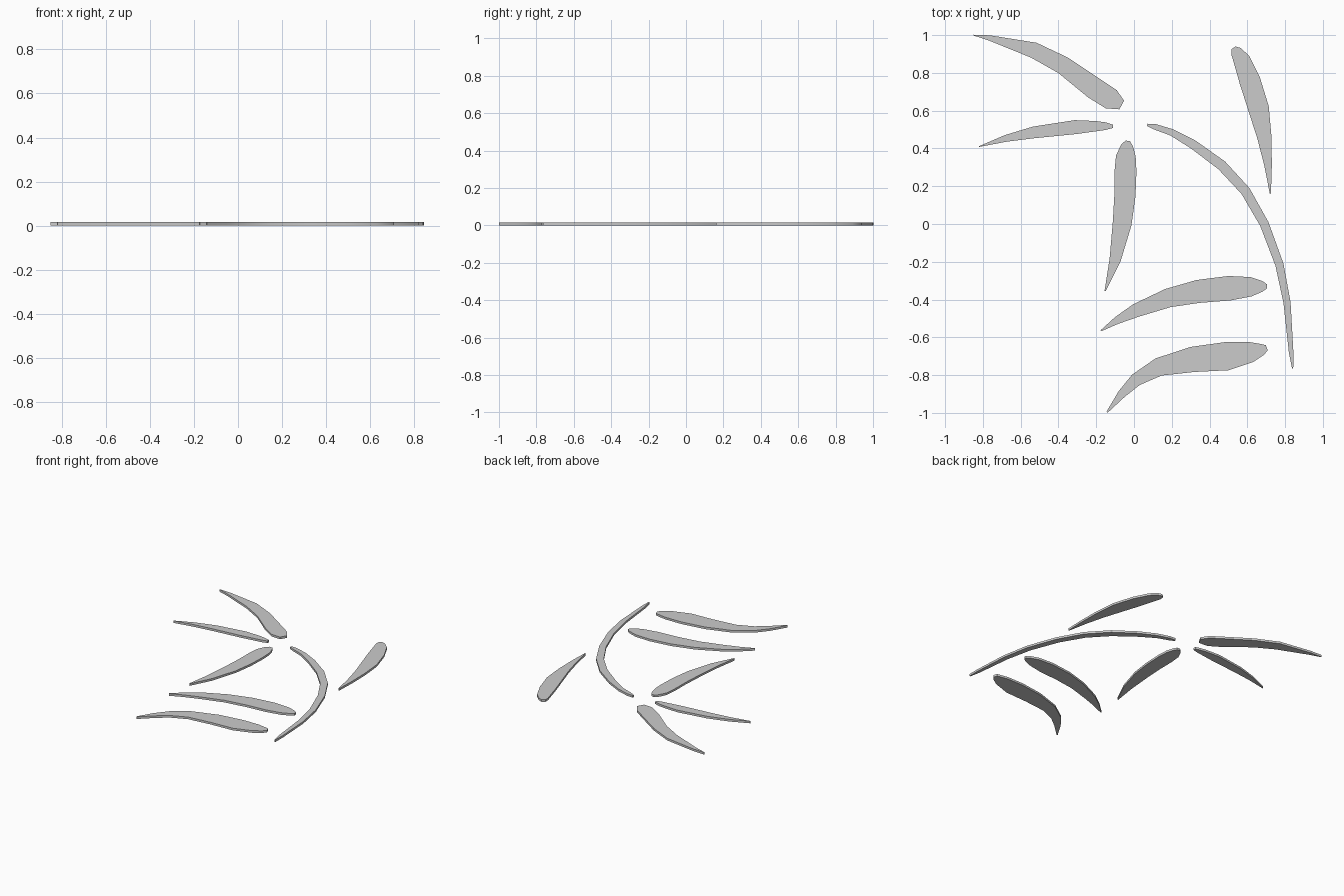
import bpy, bmesh
from mathutils import Vector

THICKNESS = 0.016


def blade(name, stations):
    """Flat leaf swept along a spine of (x, y, half_width), then thickened."""
    centres = [Vector((x, y, 0)) for x, y, w in stations]
    bm = bmesh.new()
    rails = []
    last = len(centres) - 1
    for i, (c, s) in enumerate(zip(centres, stations)):
        t = (centres[min(i + 1, last)] - centres[max(i - 1, 0)]).normalized()
        side = Vector((-t.y, t.x, 0)) * s[2]
        rails.append((bm.verts.new(c + side), bm.verts.new(c - side)))
    for (a, b), (c, d) in zip(rails, rails[1:]):
        bm.faces.new((a, b, d, c))
    # thicken upward
    ext = bmesh.ops.extrude_face_region(bm, geom=bm.faces[:])
    top = [g for g in ext["geom"] if isinstance(g, bmesh.types.BMVert)]
    bmesh.ops.translate(bm, verts=top, vec=(0, 0, THICKNESS))
    bmesh.ops.recalc_face_normals(bm, faces=bm.faces[:])
    mesh = bpy.data.meshes.new(name)
    bm.to_mesh(mesh)
    bm.free()
    ob = bpy.data.objects.new(name, mesh)
    bpy.context.collection.objects.link(ob)
    # smooth rim, crisp top and bottom edges
    bpy.ops.object.select_all(action='DESELECT')
    ob.select_set(True)
    bpy.context.view_layer.objects.active = ob
    bpy.ops.object.shade_smooth_by_angle()


# curved stem
blade("stem", [(.07, .525, .006), (.11, .515, .015), (.20, .485, .018),
               (.315, .42, .024), (.465, .31, .027), (.59, .175, .026),
               (.69, 0, .024), (.77, -.215, .022), (.81, -.415, .019),
               (.832, -.68, .012), (.84, -.765, .003)])

# cluster of leaves at the stem's top
blade("leaf_upper_left", [(-.85, 1.0, .002), (-.765, .985, .014), (-.53, .92, .042),
                          (-.375, .84, .048), (-.21, .718, .058), (-.12, .66, .056),
                          (-.065, .63, .026)])
blade("leaf_left", [(-.82, .41, .002), (-.68, .453, .018), (-.53, .485, .031),
                    (-.31, .513, .037), (-.20, .518, .027), (-.15, .518, .02),
                    (-.112, .517, .009)])
blade("leaf_hanging", [(-.153, -.355, .003), (-.10, -.19, .03), (-.063, 0, .05),
                       (-.048, .15, .056), (-.045, .28, .058), (-.043, .36, .052),
                       (-.037, .415, .032), (-.033, .44, .012)])

# leaf outside the stem
blade("leaf_right", [(.722, .16, .003), (.71, .31, .02), (.69, .46, .038),
                     (.66, .61, .055), (.613, .76, .056), (.57, .87, .045),
                     (.54, .915, .03), (.527, .933, .012)])

# two lower leaves inside the stem
blade("leaf_lower", [(-.175, -.565, .003), (-.09, -.51, .02), (.01, -.458, .036),
                     (.18, -.392, .05), (.34, -.357, .061), (.505, -.34, .065),
                     (.62, -.332, .051), (.68, -.33, .028), (.705, -.33, .01)])
blade("leaf_bottom", [(-.143, -.997, .004), (-.065, -.90, .022), (.01, -.825, .034),
                      (.13, -.757, .048), (.31, -.717, .067), (.49, -.70, .075),
                      (.62, -.678, .054), (.68, -.664, .03), (.703, -.655, .014)])
